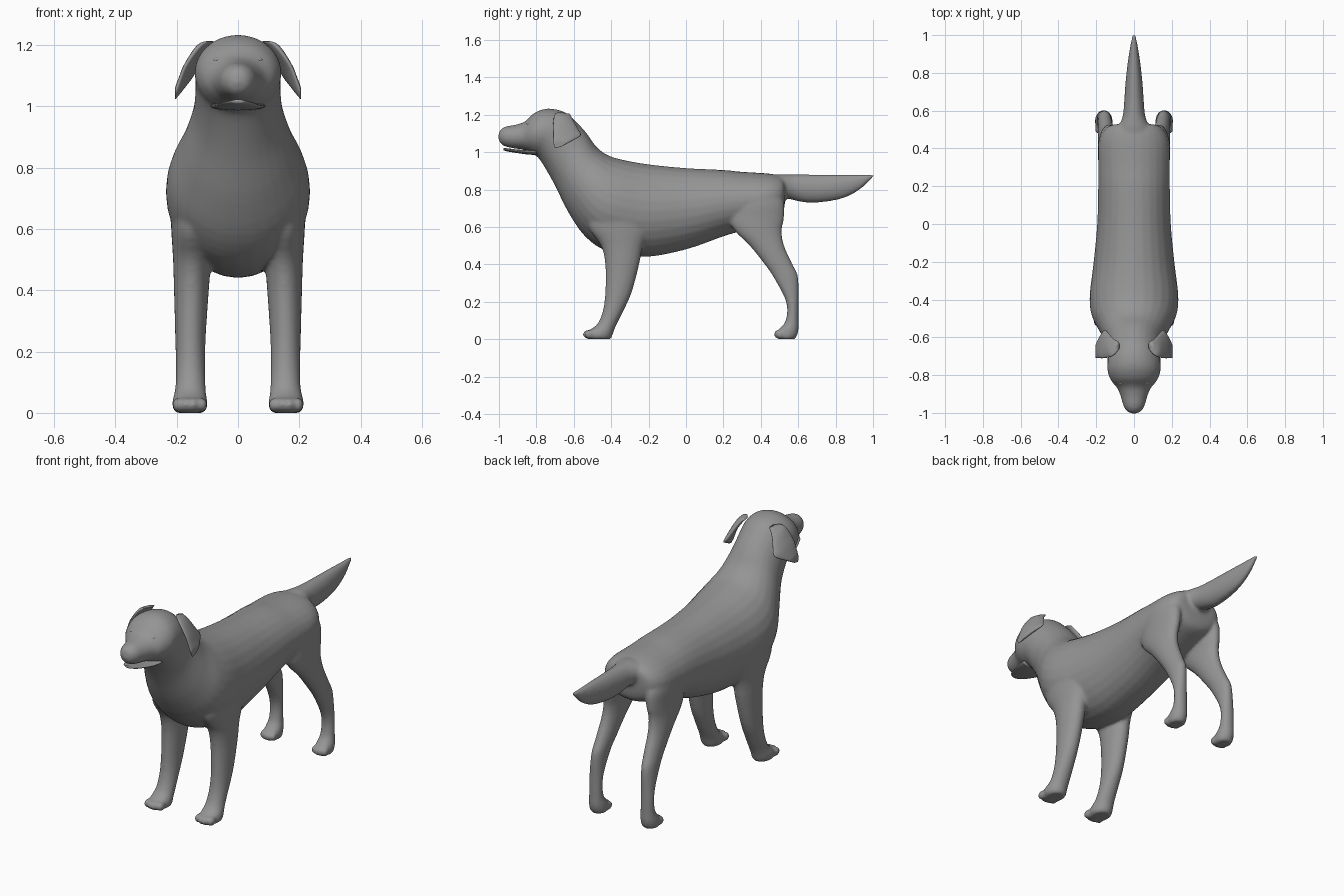
import bpy, bmesh, math
from mathutils import Vector

grey = bpy.data.materials.new("grey coat")
grey.diffuse_color = (0.3, 0.3, 0.3, 1)


def spline(stations, sub):
    """Catmull-Rom interpolation through station tuples."""
    out, n = [], len(stations)
    for i in range(n - 1):
        p0, p1 = stations[max(i - 1, 0)], stations[i]
        p2, p3 = stations[i + 1], stations[min(i + 2, n - 1)]
        for k in range(sub):
            t = k / sub
            out.append([0.5 * (2 * b + (c - a) * t + (2 * a - 5 * b + 4 * c - d) * t * t
                               + (3 * b - a - 3 * c + d) * t ** 3)
                        for a, b, c, d in zip(p0, p1, p2, p3)])
    return out + [list(stations[-1])]


def loft(bm, stations, side=1, n=28, sub=4):
    """Oval rings; each station is (x, y1, z1, y2, z2, half width)."""
    rings = []
    for x, y1, z1, y2, z2, w in spline(stations, sub):
        a, b = Vector((x * side, y1, z1)), Vector((x * side, y2, z2))
        mid, half = (a + b) / 2, (a - b) / 2
        rings.append([bm.verts.new(mid + half * math.cos(2 * math.pi * i / n)
                                   + Vector((max(w, .002) * math.sin(2 * math.pi * i / n), 0, 0)))
                      for i in range(n)])
    faces = [bm.faces.new(rings[0]), bm.faces.new(rings[-1][::-1])]
    for r, s in zip(rings, rings[1:]):
        for i in range(n):
            j = (i + 1) % n
            faces.append(bm.faces.new((r[j], r[i], s[i], s[j])))
    bmesh.ops.recalc_face_normals(bm, faces=faces)


def ball(bm, pos, size):
    verts = bmesh.ops.create_uvsphere(bm, u_segments=16, v_segments=10, radius=1)["verts"]
    for v in verts:
        v.co = Vector(pos) + Vector(c * s for c, s in zip(v.co, size))


def finish(name, bm):
    mesh = bpy.data.meshes.new(name)
    bm.to_mesh(mesh)
    bm.free()
    mesh.materials.append(grey)
    mesh.shade_smooth()
    ob = bpy.data.objects.new(name, mesh)
    bpy.context.collection.objects.link(ob)
    return ob


# Trunk, neck and head from rump to nose: y, z of the back; y, z of the belly; half width
trunk = [(.53, .82, .53, .74, .06), (.52, .865, .51, .66, .14), (.45, .885, .42, .62, .185),
         (.3, .895, .3, .58, .19), (.2, .905, .2, .55, .19), (0, .915, 0, .48, .195),
         (-.2, .935, -.22, .44, .215), (-.34, .96, -.42, .47, .235), (-.42, .985, -.54, .55, .225),
         (-.48, 1.03, -.63, .68, .185), (-.53, 1.10, -.70, .82, .15), (-.58, 1.155, -.75, .91, .14),
         (-.65, 1.215, -.79, .97, .14), (-.74, 1.233, -.82, .99, .14), (-.81, 1.21, -.85, 1.005, .12),
         (-.86, 1.165, -.88, 1.015, .088), (-.91, 1.147, -.92, 1.02, .07),
         (-.965, 1.137, -.965, 1.03, .055), (-.995, 1.117, -.99, 1.045, .036),
         (-1.003, 1.09, -1.003, 1.07, .012)]

# Tail: y, top z, bottom z, half width
tail = [(.42, .87, .76, .09), (.5, .882, .765, .085), (.57, .882, .745, .06), (.65, .881, .73, .052),
        (.75, .881, .735, .045), (.85, .881, .757, .034), (.93, .881, .80, .022),
        (.98, .882, .845, .013), (1.005, .882, .87, .008)]

# Legs: x, z, front y, back y, half width
front_leg = [(.14, .78, -.40, -.30, .04), (.15, .7, -.50, -.2, .07), (.15, .6, -.52, -.19, .068),
             (.15, .5, -.455, -.23, .062), (.152, .4, -.432, -.25, .057), (.155, .25, -.432, -.29, .05),
             (.155, .15, -.445, -.335, .048), (.155, .08, -.475, -.37, .05),
             (.157, .045, -.52, -.385, .056), (.157, .015, -.53, -.395, .056), (.157, 0, -.52, -.405, .045)]
hind_leg = [(.12, .82, .35, .45, .04), (.13, .74, .25, .52, .06), (.135, .65, .23, .525, .056),
            (.14, .58, .26, .512, .052), (.145, .5, .34, .525, .047), (.15, .4, .42, .57, .042),
            (.155, .33, .468, .6, .038), (.16, .2, .535, .602, .036), (.16, .1, .533, .602, .038),
            (.16, .05, .495, .602, .046), (.16, .015, .488, .592, .046), (.16, 0, .5, .58, .037)]

bm = bmesh.new()
loft(bm, [(0,) + s for s in trunk])
loft(bm, [(0, y, t, y, b, w) for y, t, b, w in tail])
for side in (-1, 1):
    for leg in (front_leg, hind_leg):
        loft(bm, [(x, a, z, b, z, w) for x, z, a, b, w in leg], side)
    # toes
    for i in range(4):
        dx = (i - 1.5) * .027
        out = .008 * (abs(i - 1.5) < 1)
        ball(bm, (side * .157 + dx, -.515 - out, .026), (.0165, .03, .025))
        ball(bm, (side * .16 + dx * .8, .503 - out, .026), (.0145, .026, .025))
# nose pad
ball(bm, (0, -.975, 1.085), (.03, .025, .024))
body = finish("body", bm)

# Fuse the parts into one soft skin
fuse = body.modifiers.new("fuse", 'REMESH')
fuse.mode, fuse.voxel_size, fuse.use_smooth_shade = 'VOXEL', .0085, True
soft = body.modifiers.new("soften", 'SMOOTH')
soft.factor, soft.iterations = .5, 8

# Lower jaw
bm = bmesh.new()
loft(bm, [(0, -.80, 1.015, -.80, .985, .09), (0, -.85, 1.012, -.85, .988, .083),
          (0, -.90, 1.014, -.90, .995, .066), (0, -.95, 1.02, -.95, 1.003, .045),
          (0, -.975, 1.022, -.975, 1.01, .02)])
finish("lower_jaw", bm)

# Ears: folded flaps hanging beside the head
ear = [(.09, -.67, 1.213, -.62, 1.205, .015), (.115, -.70, 1.205, -.605, 1.175, .02),
       (.145, -.71, 1.155, -.578, 1.125, .018), (.168, -.71, 1.095, -.563, 1.09, .016),
       (.186, -.708, 1.045, -.61, 1.06, .014), (.197, -.70, 1.022, -.67, 1.028, .008)]
for side, tag in ((-1, "right"), (1, "left")):
    bm = bmesh.new()
    loft(bm, ear, side)
    # turn each flap so its front edge flares outward
    for v in bm.verts:
        v.co.x += side * (-.62 - v.co.y) * .2 * min(1, max(0, (1.22 - v.co.z) / .1))
        v.co.x = max(-.205, min(.205, v.co.x))
    finish(tag + "_ear", bm)
    # eye
    bm = bmesh.new()
    ball(bm, (side * .067, -.838, 1.15), (.014, .014, .011))
    finish(tag + "_eye", bm)
    # nostril
    bm = bmesh.new()
    ball(bm, (side * .015, -.992, 1.085), (.007, .006, .008))
    finish(tag + "_nostril", bm)
